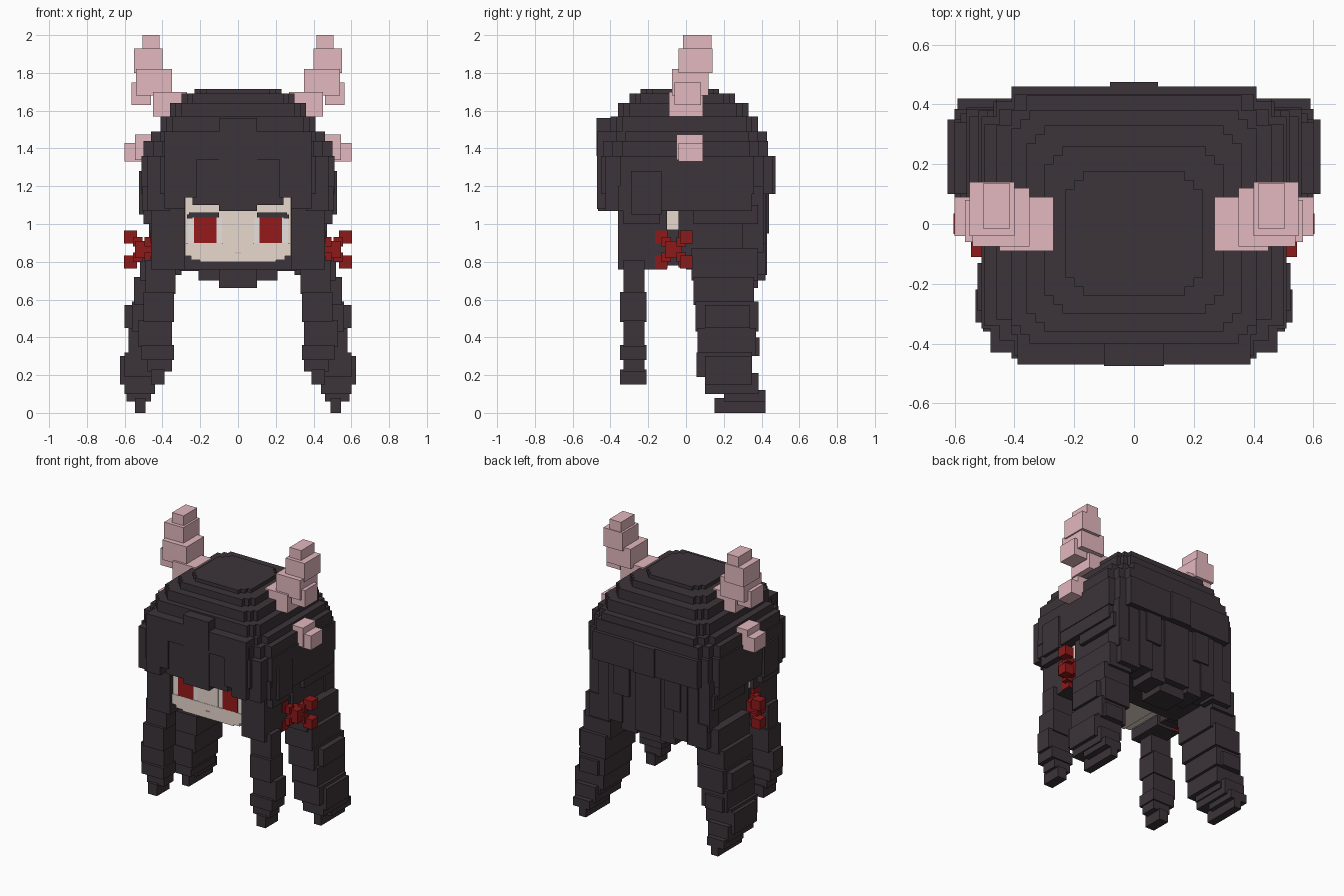
import bpy
import bmesh
from mathutils import Matrix, Vector

default_cube = bpy.data.objects.get("Cube")
if default_cube:
    bpy.data.objects.remove(default_cube, do_unlink=True)


def make_material(name, red, green, blue):
    material = bpy.data.materials.new(name)
    material.use_nodes = True
    colour = (red, green, blue, 1)
    material.diffuse_color = colour
    for node in material.node_tree.nodes:
        if node.type == 'BSDF_PRINCIPLED':
            node.inputs["Base Color"].default_value = colour
    return material


HAIR = make_material("dark hair", .045, .034, .041)
HORN = make_material("dusty pink", .77, .48, .52)
SKIN = make_material("pale skin", .8, .69, .61)
BOW = make_material("ribbon red", .27, .01, .01)
EYE = make_material("eye red", .3, .01, .01)
WHITE = make_material("eye white", .85, .8, .78)


def add_box(mesh, left, right, front, back, bottom, top):
    low, high = Vector((left, front, bottom)), Vector((right, back, top))
    place = Matrix.Translation((low + high) / 2) @ Matrix.Diagonal((high - low).to_4d())
    bmesh.ops.create_cube(mesh, size=1, matrix=place)


def part(name, material, boxes, mirrored=False):
    """Join several blocks into one flat-shaded object, optionally on both sides."""
    mesh = bmesh.new()
    for box in boxes:
        add_box(mesh, *box)
    data = bpy.data.meshes.new(name)
    mesh.to_mesh(data)
    mesh.free()
    data.materials.append(material)
    item = bpy.data.objects.new(name, data)
    bpy.context.collection.objects.link(item)
    if mirrored:
        item.modifiers.new("both sides", 'MIRROR').use_clip = False


def centred(half, *rest):
    return (-half, half, *rest)


def stack(levels, sections, overlap=0):
    """Blocks on top of each other, listed downwards, between successive levels."""
    return [(*section, bottom, top + overlap)
            for section, bottom, top in zip(sections, levels[1:], levels)]


def stepped_layer(half, front, back, bottom, top, step):
    """A slab whose corners are notched in three steps."""
    return [centred(half - step * (2 - i), front + step * i, back - step * i, bottom, top)
            for i in range(3)]


# Shared positions: face surface, fringe surface and the rows where hair parts meet
face = -.33
fringe = -.47
fringe_back = -.35
fringe_top = 1.4
hair_row = 1.2
band_bottom = 1.16
band_top = 1.36
hem = .76

# Crown of the hair, stacked from the top slab downwards
levels = (1.715, 1.69, 1.64, 1.57, 1.49, 1.44, band_top, band_bottom)
outlines = ((.23, -.24, .175), (.3, -.3, .26), (.36, -.36, .33), (.41, -.4, .38),
            (.46, -.42, .43), (.5, -.44, .435), (.51, -.45, .46))
crown = []
for row, slab in enumerate(stack(levels, outlines)):
    crown += stepped_layer(*slab, step=.03 if row < 4 else .05)
part("hair_crown", HAIR, crown)

# Fringe: centre lock, cross band and stepped side pieces
part("fringe_centre", HAIR, [
    centred(.1, fringe - .005, fringe_back, band_top, 1.56),
    centred(.1, fringe + .005, fringe_back, 1.07, fringe_top),
    centred(.39, fringe, fringe_back, 1.34, 1.49),
])
part("fringe_side", HAIR, [
    (.09, .24, fringe + .01, fringe_back, 1.1, fringe_top),
    (.22, .3, fringe, fringe_back, 1.14, fringe_top),
    (.28, .39, fringe, fringe_back, 1.08, fringe_top),
    (.36, .48, fringe + .04, fringe_back + .05, 1.07, band_top),
], mirrored=True)

# Hair framing the face, with a small slot at each side
part("side_hair", HAIR, [
    (.28, .46, -.36, -.1, hem, hair_row),
    (.3, .505, -.36, .35, 1.07, hair_row),
    (.3, .47, .3, .41, 1.07, hair_row),
    (.46, .523, -.29, -.13, 1.05, 1.28),
    (.44, .5, face, -.14, 1, 1.1),
    (.44, .49, .04, .38, 1, 1.1),
    (.3, .44, -.15, 0, hem + .02, .97),
    (.3, .46, -.04, .39, hem + .01, hair_row),
    (.34, .46, .05, .42, hem - .03, .9),
], mirrored=True)

# Back hair: inner mass, band strip and hanging strands of differing lengths
part("back_hair", HAIR, [
    centred(.34, 0, .4, hem, hair_row),
    centred(.1, .2, .38, hem - .1, hair_row),
    centred(.1, .3, .43, hem - .03, hair_row),
    centred(.08, .4, .475, band_bottom, band_top),
])
part("back_strands", HAIR, [
    (.09, .21, .24, .42, hem - .06, hair_row),
    (.2, .31, .26, .43, hem - .01, hair_row),
    (.3, .39, .3, .42, hem - .03, hair_row),
    (.14, .26, .4, .44, .95, hair_row),
    (.38, .47, .3, .41, .85, hair_row),
], mirrored=True)

# Slim tapering lock in front of each side, alternately thicker and thinner
levels = (.8, .63, .48, .35, .28, .22, .15)
widths = ((.33, .49), (.34, .5), (.35, .53), (.34, .51), (.35, .48), (.39, .46))
sections = [(inner, outer, face - .02 * (row % 2), -.22 + .01 * (row % 2))
            for row, (inner, outer) in enumerate(widths)]
part("front_lock", HAIR, stack(levels, sections, overlap=.01), mirrored=True)

# Broad tail behind each side, leaning outwards and tapering to a tip
levels = (.85, .7, .57, .43, .3, .19, .1, .06, 0)
sections = ((.34, .52, .03, .38), (.34, .55, .04, .36), (.36, .56, .05, .385),
            (.38, .58, .06, .37), (.4, .6, .055, .35), (.44, .6, .1, .385),
            (.46, .59, .2, .42), (.49, .545, .15, .42))
tail = stack(levels, sections, overlap=.02)
tail += [(.4, .6, .1, .34, .45, .57), (.43, .625, .1, .35, .15, .3),
         (.42, .56, .16, .39, .3, .4)]
part("back_tail", HAIR, tail, mirrored=True)

# Head, with a fuller chin rounded in three steps
chin = face - .008
head = [centred(.435, -.3, .08, .83, 1.15), centred(.279, face, 0, .85, 1.15)]
for half, bottom in ((.279, .83), (.25, .81), (.2, .8)):
    head.append(centred(half, chin, 0, bottom, .9))
part("head", SKIN, head)
part("nose_panel", SKIN, [centred(.08, face - .006, face, .89, 1.03)])


def face_plate(name, material, left, right, bottom, top, raised):
    """A thin painted detail on the face, on both sides."""
    plate = (left, right, face - raised, face - raised + .009, bottom, top)
    part(name, material, [plate], mirrored=True)


# Thin painted face details
face_plate("eye_white", WHITE, .085, .265, .9, 1.035, raised=.004)
face_plate("iris", EYE, .113, .233, .9, 1.035, raised=.007)
face_plate("brow", HAIR, .1, .26, 1.035, 1.06, raised=.01)
face_plate("brow_end", HAIR, .24, .27, 1.03, 1.05, raised=.008)
part("mouth", HORN, [centred(.015, chin - .004, chin + .003, .845, .853)])

# Curved horns in stacked blocks, with a bump at the outer side
levels = (2, 1.91, 1.8, 1.68, 1.57)
sections = ((.415, .505, -.015, .135), (.4, .55, -.04, .14),
            (.35, .54, -.075, .12), (.27, .45, -.09, .09))
horn = stack(levels, sections, overlap=.02)
horn[0] = (*sections[0], levels[1], levels[0])
horn.append((.46, .565, -.06, .08, 1.63, 1.75))
part("horn", HORN, horn, mirrored=True)

# Small lower horn on each side
part("small_horn", HORN, [
    (.45, .545, -.05, .09, 1.34, 1.475),
    (.5, .6, -.04, .09, 1.33, 1.43),
], mirrored=True)

# Cross-shaped ribbon bows, flaring outwards towards the back
knot = Vector((.5, -.065, .865))


def cube_at(centre, radius):
    """Bounds of a cube around a point."""
    return [centre[axis] + side * radius for axis in range(3) for side in (-1, 1)]


bow = [cube_at(knot, .045)]
for along in (-1, 1):
    for up in (-1, 1):
        for reach, radius, spread in ((.04, .025, .03), (.066, .034, .07)):
            bow.append(cube_at(knot + Vector((along * spread, along * reach, up * reach)), radius))
part("ribbon_bow", BOW, bow, mirrored=True)
